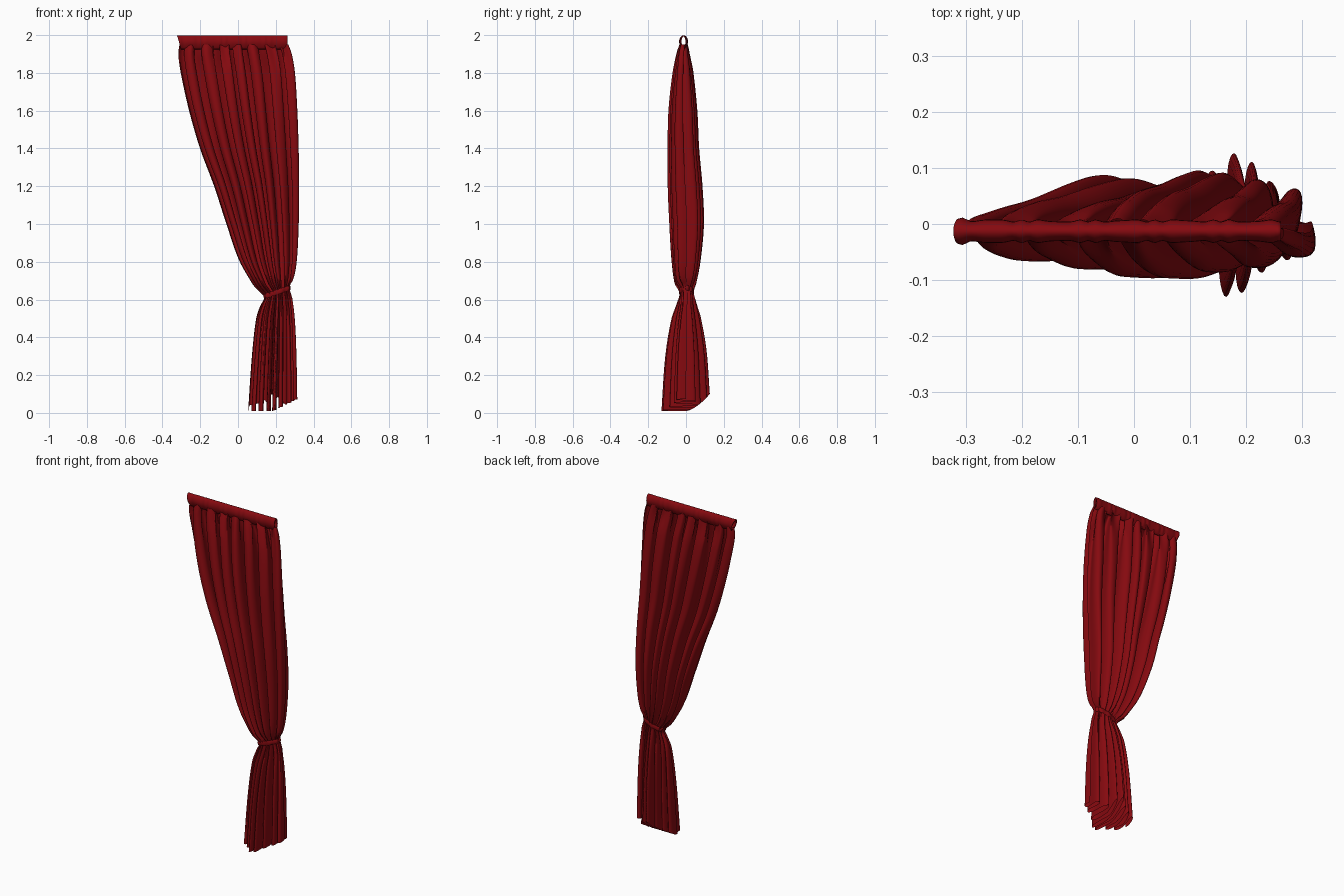
import bpy
import bmesh
import math
import random

random.seed(4)
if "Cube" in bpy.data.objects:
    bpy.data.objects.remove(bpy.data.objects["Cube"], do_unlink=True)

red = bpy.data.materials.new("deep red cloth")
red.use_nodes = True
colour = (0.24, 0.003, 0.005, 1)
red.diffuse_color = colour
shader = red.node_tree.nodes["Principled BSDF"]
shader.inputs["Base Color"].default_value = colour
shader.inputs["Roughness"].default_value = 0.9

# Drape outline: height, right edge, left edge, front depth, back depth
OUTLINE = [
    (0.01, 0.058, 0.310, -0.130, 0.128),
    (0.30, 0.078, 0.305, -0.110, 0.110),
    (0.50, 0.100, 0.297, -0.077, 0.080),
    (0.59, 0.125, 0.285, -0.045, 0.052),
    (0.64, 0.140, 0.270, -0.032, 0.037),
    (0.69, 0.085, 0.288, -0.060, 0.054),
    (0.80, 0.015, 0.306, -0.077, 0.076),
    (1.00, -0.055, 0.316, -0.090, 0.094),
    (1.20, -0.120, 0.318, -0.098, 0.086),
    (1.40, -0.195, 0.315, -0.098, 0.068),
    (1.60, -0.253, 0.308, -0.093, 0.058),
    (1.80, -0.297, 0.295, -0.070, 0.036),
    (1.90, -0.310, 0.278, -0.045, 0.012),
    (1.95, -0.304, 0.260, -0.028, 0.002),
]
FOLDS = 7
TIE_Z = 0.64


def outline_at(z):
    """Smoothly interpolate the outline table at one height."""
    last = len(OUTLINE) - 1
    i = next((k for k in range(last) if z <= OUTLINE[k + 1][0]), last - 1)
    a, b = OUTLINE[i], OUTLINE[i + 1]
    before, after = OUTLINE[max(i - 1, 0)], OUTLINE[min(i + 2, last)]
    h = b[0] - a[0]
    t = (z - a[0]) / h
    out = []
    for k in range(1, len(a)):
        m0 = (b[k] - before[k]) / (b[0] - before[0]) * h
        m1 = (after[k] - a[k]) / (after[0] - a[0]) * h
        c2 = 3 * (b[k] - a[k]) - 2 * m0 - m1
        c3 = 2 * (a[k] - b[k]) + m0 + m1
        out.append(a[k] + t * (m0 + t * (c2 + t * c3)))
    return out


def bump(value, centre, width):
    return math.exp(-((value - centre) / width) ** 2)


def grid_object(name, rows, columns, point, closed=False):
    """Make a smooth sheet or tube from point(u, v), both from 0 to 1."""
    bm = bmesh.new()
    count = columns if closed else columns + 1
    grid = [[bm.verts.new(point(c / columns, r / rows)) for c in range(count)]
            for r in range(rows + 1)]
    for r in range(rows):
        for c in range(columns):
            d = (c + 1) % count
            bm.faces.new((grid[r][c], grid[r][d], grid[r + 1][d], grid[r + 1][c]))
    mesh = bpy.data.meshes.new(name)
    bm.to_mesh(mesh)
    bm.free()
    mesh.materials.append(red)
    mesh.shade_smooth()
    obj = bpy.data.objects.new(name, mesh)
    bpy.context.collection.objects.link(obj)
    return obj


# Each half fold gets its own depth and drift, deepest in the middle
depths = [random.uniform(0.8, 1.0) for _ in range(2 * FOLDS)]
drifts = [random.uniform(-1, 1) for _ in range(2 * FOLDS)]
for deep in (0, FOLDS - 2, FOLDS - 1, FOLDS):
    depths[deep] = 1


def drape_point(u, v):
    z = 0.01 + v * 1.94
    right, left, front, back = outline_at(z)
    # Folds of uneven width
    turn = FOLDS * (u + 0.018 * math.sin(4 * math.pi * u))
    theta = turn * 2 * math.pi
    half = max(0, min(int(turn * 2), 2 * FOLDS - 1))
    wave = math.sin(theta)
    # Rounded folds, wide at the face and tucked in behind
    tuck = -0.19 * math.sin(2 * theta) / FOLDS
    sway = drifts[half] * 0.18 * wave * wave * math.sin(2.5 * z + half) / FOLDS
    x = right + (left - right) * (u + tuck + sway)
    # Above the tie the depth tapers to the sides; the right edge turns back
    floor = 0.5 if u > 0.5 else 0.3
    if u < 0.5 and wave > 0:
        floor += 0.55 * bump(z, 1.05, 0.38)
    upper = floor + (1 - floor) * max(1 - abs(2 * u - 1) ** 2.4, 0) ** 0.5
    # Below the tie the folds fan out from the middle
    lower = 0.45 + 0.55 * bump(u, 0.45, 0.3)
    mix = min(max((z - 0.56) / 0.14, 0), 1)
    taper = lower + (upper - lower) * mix
    size = (back - front) / 2
    y = (front + back) / 2 - size * 0.0 + size * taper * wave * depths[half]
    # Small gathers under the rod pocket and around the tie, faint creases
    top = bump(z, 1.92, 0.1)
    tie = bump(z, TIE_Z, 0.07)
    ripple = 0.006 * top + 0.004 * tie + 0.0025
    y += ripple * math.sin(theta * 3.3 + math.sin(theta) + z)
    # The tie slants upward, and the hem rises to the back and left
    z += 0.05 * (u - 0.5) * tie
    hem = max(0.085 * max(y / 0.12, 0) ** 1.6, 0.13 * (u - 0.5), 0)
    z += hem * max(0, 1 - z / 0.5)
    return x, y, z


grid_object("curtain_drape", 110, FOLDS * 36, drape_point)


# Rod pocket: a flattened open tube along the top edge
def pocket_point(u, v):
    angle = u * 2 * math.pi
    rise = math.sin(angle)
    end = max(0, 1 - v * 18)
    crease = 0.002 * math.sin(v * 75 + 2 * math.sin(v * 31))
    depth = (0.019 + crease) * math.cos(angle) * (1 + 0.2 * end)
    # Pinched along the stitched bottom
    depth *= 1 + 0.35 * min(rise, 0)
    x = -0.312 + 0.574 * v - 0.01 * end * rise
    return x, -0.013 + depth, 1.962 + 0.037 * rise


pocket = grid_object("rod_pocket", 90, 20, pocket_point, closed=True)
wall = pocket.modifiers.new("cloth_thickness", "SOLIDIFY")
wall.thickness = 0.006
wall.offset = -1


# Gathered tie band around the waist
def tie_point(u, v):
    angle = u * 2 * math.pi
    pucker = 1 + 0.05 * math.sin(angle * 9) + 0.06 * math.sin(v * math.pi)
    x = 0.207 + 0.066 * pucker * math.cos(angle)
    y = 0.002 + 0.036 * pucker * math.sin(angle)
    z = TIE_Z - 0.014 + 0.028 * v + 0.022 * math.cos(angle)
    return x, y, z


grid_object("tie_band", 6, 72, tie_point, closed=True)
